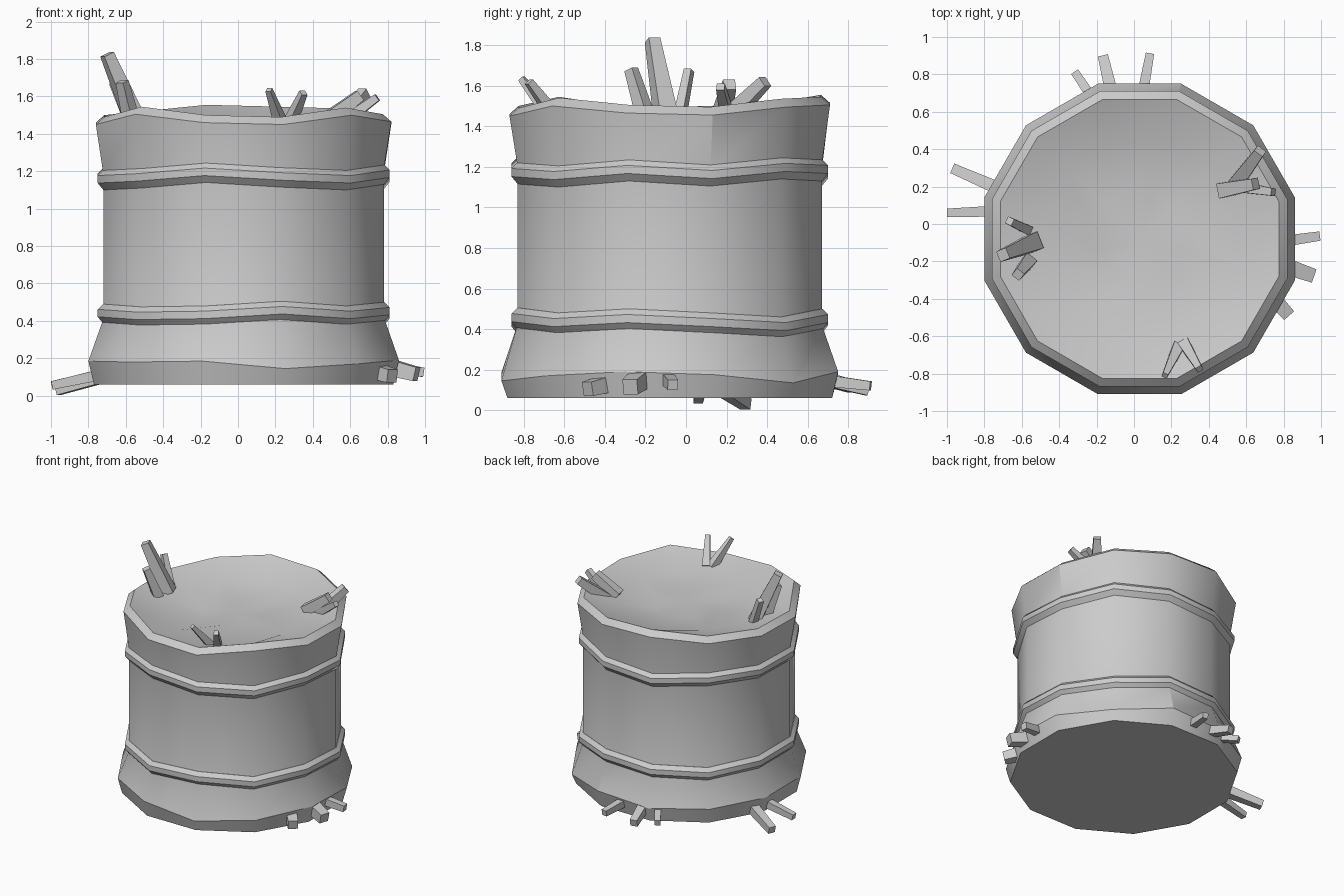
import bpy, bmesh, math, random
from mathutils import Vector

if "Cube" in bpy.data.objects:
    bpy.data.objects.remove(bpy.data.objects["Cube"])

random.seed(4)
N = 12
CX, CY = 0.03, -0.08
K = 1 / math.cos(math.pi / N)      # flat-to-flat radius -> corner radius
ANG = [math.radians(-165 + 30 * i) for i in range(N)]

# uneven heights per corner, going round from the left
RIM = [1.49, 1.545, 1.50, 1.49, 1.54, 1.505, 1.495, 1.535, 1.545, 1.555, 1.52, 1.50]
UPPER = [1.205, 1.215, 1.245, 1.22, 1.205, 1.235, 1.21, 1.245, 1.235, 1.21, 1.23, 1.215]
LOWER = [.49, .475, .48, .505, .48, .50, .48, .46, .50, .485, .475, .49]
BASE = [.185, .18, .185, .145, .17, .19, .175, .135, .19, .17, .18, .185]


def shift(heights, d):
    return [h + d for h in heights]


def finish(bm, name, angle=None):
    bmesh.ops.recalc_face_normals(bm, faces=bm.faces)
    me = bpy.data.meshes.new(name)
    bm.to_mesh(me)
    bm.free()
    ob = bpy.data.objects.new(name, me)
    bpy.context.collection.objects.link(ob)
    if angle:
        bpy.ops.object.select_all(action='DESELECT')
        bpy.context.view_layer.objects.active = ob
        ob.select_set(True)
        bpy.ops.object.shade_smooth_by_angle(angle=math.radians(angle))
    return ob


def loops(bm, profile):
    """Twelve-sided loops from (radius, heights), bridged with quads."""
    rings = [[bm.verts.new((CX + r * K * math.cos(a), CY + r * K * math.sin(a), z))
              for a, z in zip(ANG, hs)] for r, hs in profile]
    for lo, hi in zip(rings, rings[1:]):
        for i in range(N):
            j = (i + 1) % N
            bm.faces.new((lo[i], lo[j], hi[j], hi[i]))
    return rings


# barrel shell with flared foot, flared lip and sagging uneven filling
bm = bmesh.new()
rings = loops(bm, [
    (.80, [.06] * N), (.83, BASE), (.75, shift(LOWER, -.08)),
    (.75, shift(UPPER, -.02)), (.79, shift(RIM, -.04)), (.745, RIM),
    (.52, [1.455 + random.uniform(-.02, .02) for _ in range(N)]),
    (.25, [1.425 + random.uniform(-.02, .02) for _ in range(N)])])
bm.faces.new(rings[0])
centre = bm.verts.new((CX, CY, 1.42))
for i in range(N):
    bm.faces.new((rings[-1][i], rings[-1][(i + 1) % N], centre))
finish(bm, "barrel_body", 30.5)

# two bevelled hoops
for name, hs in (("lower_hoop", LOWER), ("upper_hoop", UPPER)):
    bm = bmesh.new()
    r = loops(bm, [(.735, shift(hs, -.105)), (.75, shift(hs, -.105)), (.78, shift(hs, -.068)),
                   (.78, shift(hs, -.028)), (.752, hs), (.735, hs)])
    for i in range(N):
        j = (i + 1) % N
        bm.faces.new((r[-1][i], r[-1][j], r[0][j], r[0][i]))
    finish(bm, name, 30.5)


def straw(name, base, tip, w0, w1):
    """Tapered square stick from base to tip."""
    base, tip = Vector(base), Vector(tip)
    d = (tip - base).normalized()
    side = d.cross(Vector((0, 0, 1))).normalized()
    up = side.cross(d)
    bm = bmesh.new()
    ends = []
    for p, w in ((base, w0), (tip, w1)):
        ends.append([bm.verts.new(p + (side * s + up * t) * w / 2)
                     for s, t in ((-1, -1), (1, -1), (1, 1), (-1, 1))])
    a, b = ends
    bm.faces.new(a)
    bm.faces.new(b)
    for i in range(4):
        j = (i + 1) % 4
        bm.faces.new((a[i], a[j], b[j], b[i]))
    finish(bm, name)


# straws poking out of the filling: left, right and front tufts
TOP = [
    ((-.54, -.10, 1.45), (-.70, -.165, 1.825), .095, .06),
    ((-.565, -.20, 1.45), (-.62, -.27, 1.68), .07, .05),
    ((-.57, -.03, 1.45), (-.665, .015, 1.675), .05, .04),
    ((.47, .18, 1.47), (.65, .215, 1.605), .08, .06),
    ((.56, .20, 1.46), (.745, .17, 1.595), .06, .04),
    ((.54, .21, 1.44), (.675, .39, 1.62), .08, .055),
    ((.235, -.66, 1.44), (.165, -.81, 1.635), .06, .03),
    ((.27, -.64, 1.44), (.35, -.775, 1.62), .06, .035)]
# straws sticking out under the foot: left, back and right
BOTTOM = [
    ((-.70, .18, .11), (-.965, .295, .03), .07, .055),
    ((-.70, .07, .12), (-.995, .06, .055), .06, .045),
    ((-.22, .67, .15), (-.315, .81, .11), .05, .045),
    ((-.11, .66, .16), (-.165, .895, .10), .07, .055),
    ((.04, .66, .15), (.085, .91, .12), .06, .045),
    ((.78, -.095, .16), (.99, -.065, .125), .06, .05),
    ((.78, -.215, .16), (.955, -.275, .115), .09, .075),
    ((.74, -.39, .13), (.825, -.485, .105), .08, .07)]
for label, group in (("top_straw", TOP), ("bottom_straw", BOTTOM)):
    for n, spec in enumerate(group, 1):
        straw(f"{label}_{n}", *spec)
